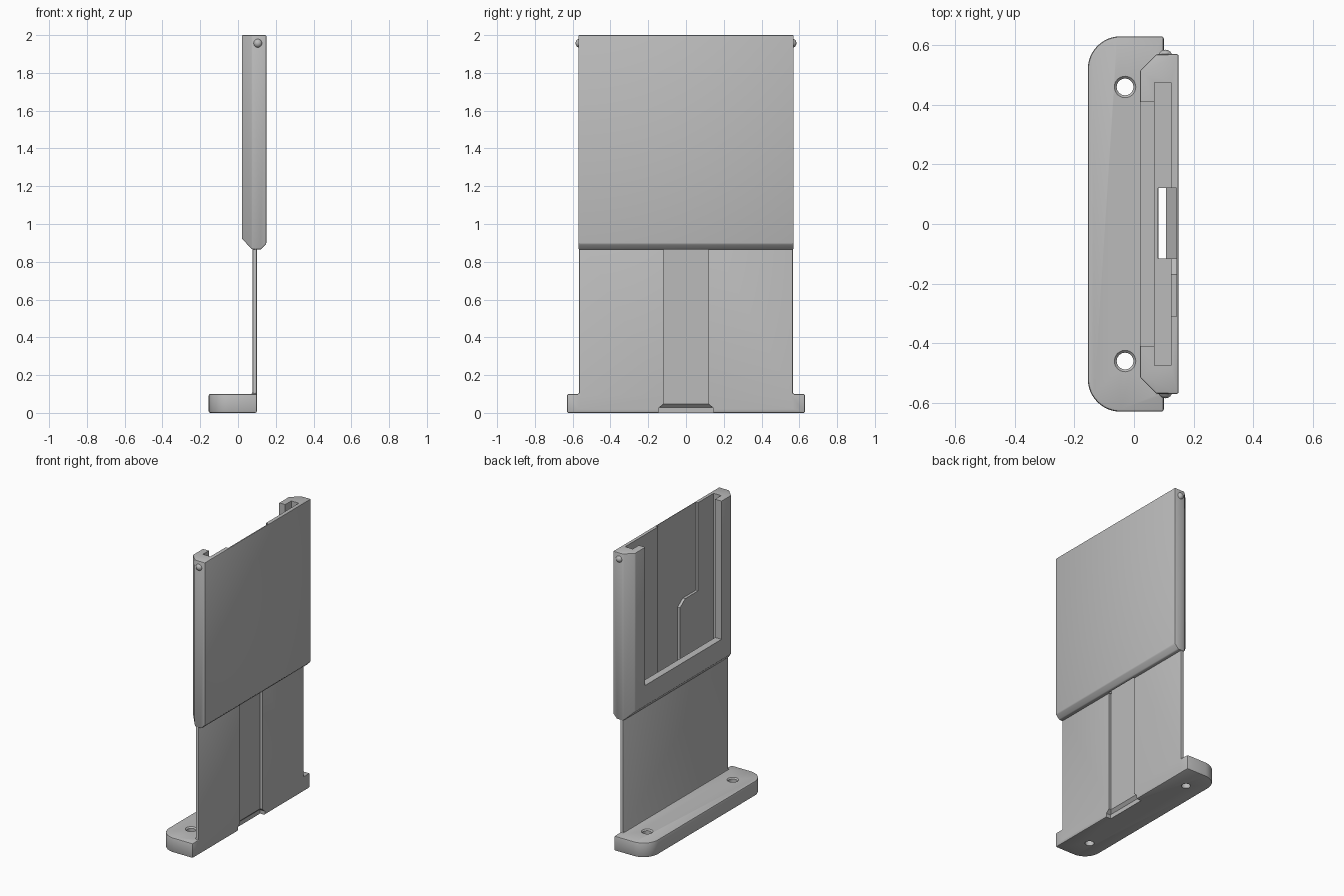
import bpy
import bmesh
import math
from mathutils import Vector

cube = bpy.data.objects.get("Cube")
if cube:
    bpy.data.objects.remove(cube, do_unlink=True)

grey = bpy.data.materials.new("matte_grey")
grey.use_nodes = True
grey.diffuse_color = (0.5, 0.5, 0.5, 1)
grey.node_tree.nodes["Principled BSDF"].inputs["Base Color"].default_value = (0.5, 0.5, 0.5, 1)


def link(name, bm):
    bmesh.ops.recalc_face_normals(bm, faces=bm.faces)
    mesh = bpy.data.meshes.new(name)
    bm.to_mesh(mesh)
    bm.free()
    mesh.materials.append(grey)
    obj = bpy.data.objects.new(name, mesh)
    bpy.context.collection.objects.link(obj)
    return obj


def prism(name, points, axis, low, high):
    """Extrude a flat outline along an axis; the outline uses the other two axes in order."""
    order = {"x": lambda a, b, d: (d, a, b),
             "y": lambda a, b, d: (a, d, b),
             "z": lambda a, b, d: (a, b, d)}[axis]
    bm = bmesh.new()
    face = bm.faces.new([bm.verts.new(order(a, b, low)) for a, b in points])
    new = bmesh.ops.extrude_face_region(bm, geom=[face])["geom"]
    verts = [v for v in new if isinstance(v, bmesh.types.BMVert)]
    bmesh.ops.translate(bm, verts=verts, vec=Vector(order(0, 0, high - low)))
    return link(name, bm)


def box(name, xs, ys, zs):
    (x0, x1), (y0, y1) = xs, ys
    return prism(name, [(x0, y0), (x1, y0), (x1, y1), (x0, y1)], "z", *zs)


def cone(name, x, y, z0, z1, r0, r1):
    bm = bmesh.new()
    bmesh.ops.create_cone(bm, cap_ends=True, segments=32, radius1=r0, radius2=r1, depth=z1 - z0)
    bmesh.ops.translate(bm, verts=bm.verts, vec=(x, y, (z0 + z1) / 2))
    return link(name, bm)


def apply(obj, mod):
    bpy.context.view_layer.objects.active = obj
    bpy.ops.object.modifier_apply(modifier=mod.name)


def combine(obj, other, operation="DIFFERENCE"):
    mod = obj.modifiers.new("combine", "BOOLEAN")
    mod.operation = operation
    mod.solver = "EXACT"
    mod.object = other
    apply(obj, mod)
    bpy.data.objects.remove(other, do_unlink=True)


def soften(obj, width):
    mod = obj.modifiers.new("soften", "BEVEL")
    mod.width = width
    mod.segments = 2
    mod.limit_method = "ANGLE"
    mod.angle_limit = math.radians(35)
    apply(obj, mod)


# Mounting foot with two rounded corners
R, BACK, EDGE, SIDE = 0.11, 0.1, -0.155, 0.63
outline = [(BACK, -SIDE), (BACK, SIDE)]
for sign, start in ((1, 90), (-1, 180)):
    for i in range(13):
        a = math.radians(start + i * 7.5)
        outline.append((EDGE + R + R * math.cos(a), sign * (SIDE - R) + R * math.sin(a)))
bracket = prism("mounting_bracket", outline, "z", 0, 0.1)

# Upright plate joined to the foot
plate = box("plate", (0.076, BACK), (-0.567, 0.567), (0.02, 0.95))
combine(bracket, plate, "UNION")
soften(bracket, 0.008)

# Cable groove down the plate, flaring at its lower end
combine(bracket, box("groove", (0.083, 0.2), (-0.12, 0.12), (0.03, 1.1)))
flare = prism("flare", [(-0.145, -0.1), (0.145, -0.1), (0.145, 0.025), (0.12, 0.047),
                        (-0.12, 0.047), (-0.145, 0.025)], "x", 0.04, 0.2)
slope = prism("slope", [(0.065, -0.2), (0.3, -0.2), (0.3, 0.2), (0.083, 0.047),
                        (0.065, 0.029)], "y", -0.3, 0.3)
combine(flare, slope, "INTERSECT")
combine(bracket, flare)

# Screw holes with chamfered rims
for y in (-0.46, 0.46):
    combine(bracket, cone("hole", -0.03, y, -0.1, 0.2, 0.028, 0.028))
    combine(bracket, cone("rim", -0.03, y, 0.09, 0.11, 0.026, 0.046))

# Holder body: chamfered footprint trimmed by the side outline
holder = prism("card_holder", [(0.02, -0.515), (0.075, -0.57), (0.15, -0.57), (0.15, 0.57),
                               (0.075, 0.57), (0.02, 0.515)], "z", 0.8, 2)
trim = prism("trim", [(-0.1, 1.05), (0.075, 0.865), (0.122, 0.865), (0.15, 0.895),
                      (0.2, 0.948), (0.2, 2.1), (-0.1, 2.1)], "y", -0.7, 0.7)
combine(holder, trim, "INTERSECT")
soften(holder, 0.006)

# Card slot and the window open at the top
combine(holder, box("slot", (0.068, 0.125), (-0.475, 0.475), (1.0, 2.1)))
combine(holder, box("window", (-0.1, 0.1), (-0.41, 0.41), (1.06, 2.2)))

# Cable channel inside the back wall and its outlet through the bottom
combine(holder, prism("channel", [(0.12, 0.95), (0.12, 2.1), (-0.31, 2.1), (-0.31, 1.4),
                                  (-0.17, 1.4), (-0.115, 1.36), (-0.115, 0.95)],
                      "x", 0.11, 0.143))
combine(holder, prism("outlet", [(0.08, 0.8), (0.107, 0.8), (0.107, 0.885), (0.143, 0.93),
                                 (0.143, 1.2), (0.08, 1.2)], "y", -0.115, 0.12))

# Round locating bumps near the top on both sides
bumps = []
for side, sign in (("left", 1), ("right", -1)):
    bm = bmesh.new()
    bmesh.ops.create_uvsphere(bm, u_segments=24, v_segments=16, radius=0.024)
    bmesh.ops.translate(bm, verts=bm.verts, vec=(0.105, sign * 0.561, 1.957))
    bumps.append(link("bump_" + side, bm))

# Smooth shading with crisp edges
bpy.ops.object.select_all(action="DESELECT")
for obj in [bracket, holder] + bumps:
    obj.select_set(True)
bpy.context.view_layer.objects.active = holder
bpy.ops.object.shade_smooth_by_angle(angle=math.radians(30))
